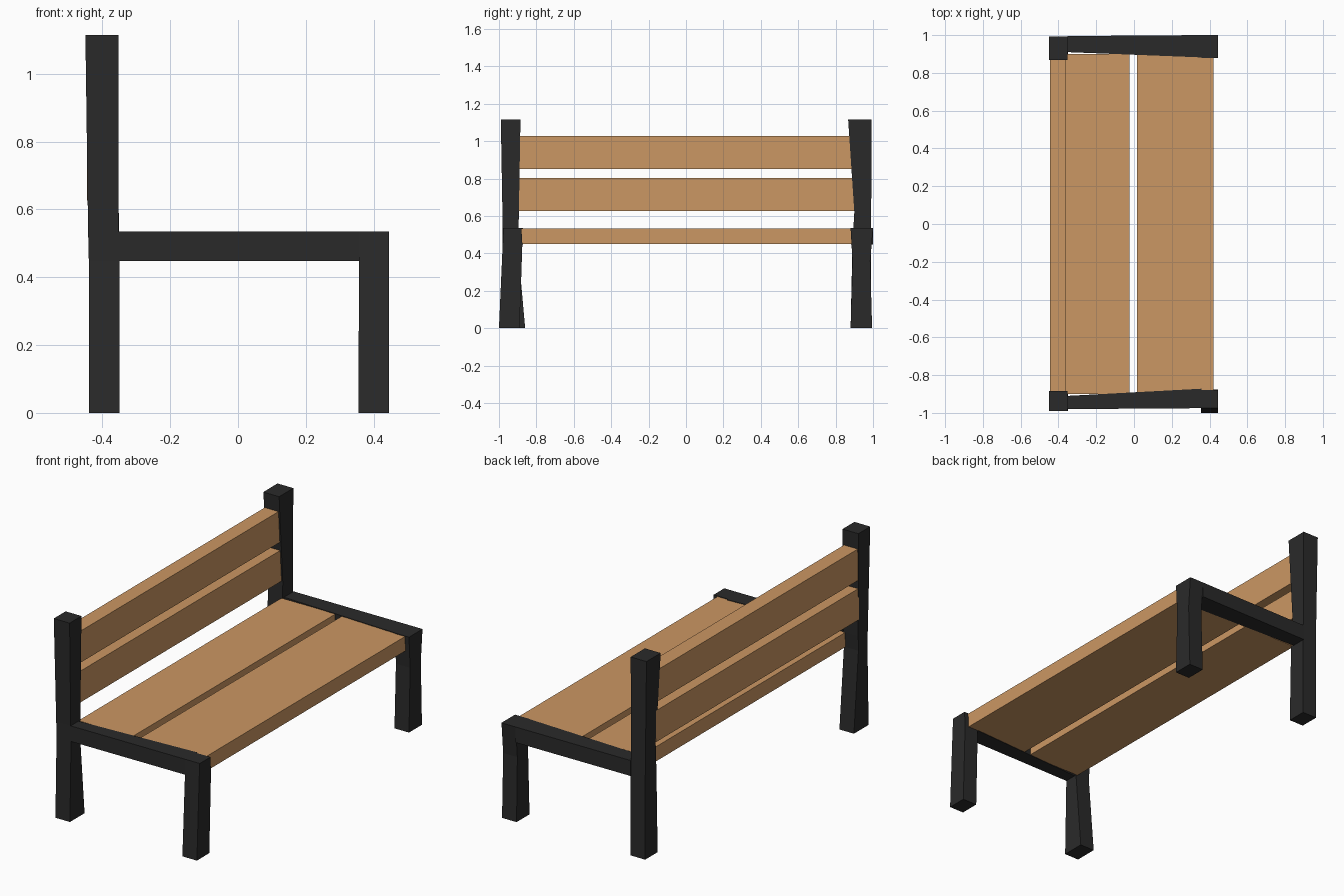
import bpy

if "Cube" in bpy.data.objects:
    bpy.data.objects.remove(bpy.data.objects["Cube"])


def material(name, color):
    mat = bpy.data.materials.new(name)
    mat.diffuse_color = (*color, 1)
    mat.use_nodes = True
    mat.node_tree.nodes["Principled BSDF"].inputs["Base Color"].default_value = mat.diffuse_color
    return mat


WOOD = material("wood", (0.60, 0.31, 0.125))
IRON = material("dark_frame", (0.023, 0.023, 0.023))


def loft(name, sections, mat):
    """Join four-cornered sections into a closed flat-faced bar."""
    verts = [p for s in sections for p in s]
    n = len(sections)
    faces = [(0, 3, 2, 1), tuple(range(4 * n - 4, 4 * n))]
    for i in range(n - 1):
        for j in range(4):
            k = (j + 1) % 4
            a, b = 4 * i, 4 * i + 4
            faces.append((a + j, a + k, b + k, b + j))
    mesh = bpy.data.meshes.new(name)
    mesh.from_pydata(verts, [], faces)
    mesh.materials.append(mat)
    obj = bpy.data.objects.new(name, mesh)
    bpy.context.collection.objects.link(obj)
    return obj


def upright(name, stations, mat):
    """Vertical bar; each station is z, x0, x1, y0, y1."""
    return loft(name, [[(x0, y0, z), (x1, y0, z), (x1, y1, z), (x0, y1, z)]
                       for z, x0, x1, y0, y1 in stations], mat)


def rail(name, stations, z0, z1):
    """Bar along x; each station is x, y0, y1."""
    return loft(name, [[(x, y0, z0), (x, y1, z0), (x, y1, z1), (x, y0, z1)]
                       for x, y0, y1 in stations], IRON)


def slat(name, x0, x1, z0, z1):
    return upright(name, [(z0, x0, x1, -0.90, 0.90), (z1, x0, x1, -0.90, 0.90)], WOOD)


# Rear posts, slightly uneven like hand-hewn beams
upright("rear_post_left", [(0, -0.44, -0.35, -0.99, -0.86),
                           (0.45, -0.44, -0.35, -0.98, -0.90),
                           (0.535, -0.442, -0.352, -0.98, -0.895),
                           (1.115, -0.45, -0.352, -0.99, -0.885)], IRON)
upright("rear_post_right", [(0, -0.44, -0.35, 0.88, 0.99),
                            (0.45, -0.44, -0.35, 0.89, 0.99),
                            (0.62, -0.442, -0.352, 0.90, 0.99),
                            (1.115, -0.45, -0.352, 0.867, 0.993)], IRON)

# Front legs
upright("front_leg_left", [(0, 0.355, 0.445, -1.0, -0.89),
                           (0.45, 0.357, 0.445, -0.98, -0.875),
                           (0.535, 0.357, 0.445, -0.975, -0.88)], IRON)
upright("front_leg_right", [(0, 0.355, 0.445, 0.88, 0.995),
                            (0.36, 0.357, 0.445, 0.89, 0.985),
                            (0.535, 0.357, 0.445, 0.88, 1.0)], IRON)

# Side rails under the seat ends
rail("side_rail_left", [(-0.352, -0.98, -0.91), (0.357, -0.975, -0.872)], 0.448, 0.535)
rail("side_rail_right", [(-0.352, 0.91, 0.995), (0.357, 0.882, 1.0)], 0.448, 0.535)

# Seat boards
slat("seat_board_rear", -0.36, -0.025, 0.45, 0.532)
slat("seat_board_front", 0.017, 0.42, 0.45, 0.532)

# Backrest boards
slat("back_board_lower", -0.445, -0.36, 0.627, 0.803)
slat("back_board_upper", -0.445, -0.36, 0.85, 1.027)
